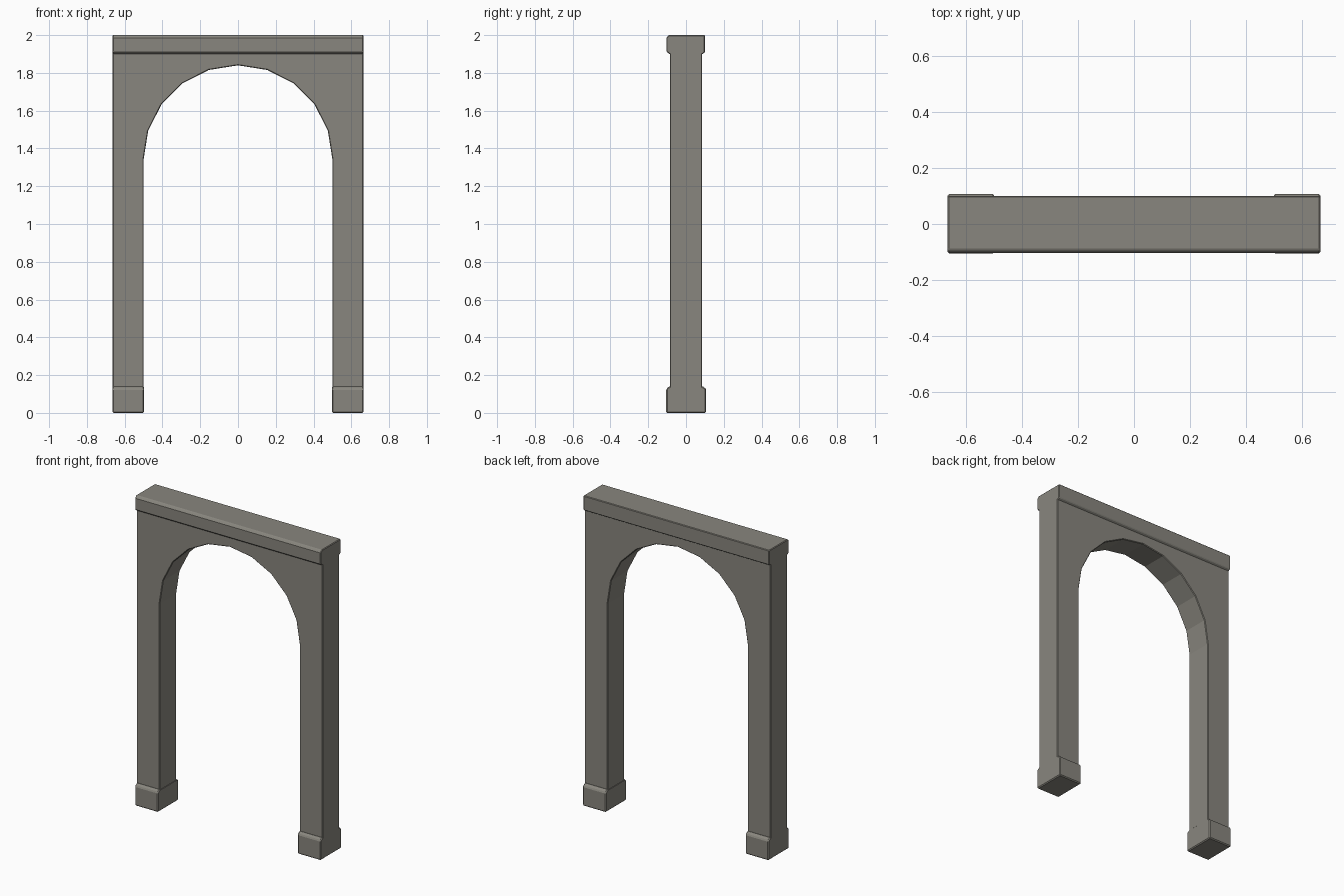
import bpy, bmesh, math
from mathutils import Vector

if "Cube" in bpy.data.objects:
    bpy.data.objects.remove(bpy.data.objects["Cube"])

# Dark warm grey stone
stone = bpy.data.materials.new("stone")
stone.diffuse_color = (0.25, 0.24, 0.21, 1.0)
stone.use_nodes = True
stone.node_tree.nodes["Principled BSDF"].inputs["Base Color"].default_value = stone.diffuse_color


def prism(name, profile, to_3d, depth, bevel):
    """Extrude a 2D profile along a depth vector and chamfer its sharp edges."""
    bm = bmesh.new()
    face = bm.faces.new([bm.verts.new(to_3d(a, b)) for a, b in profile])
    ext = bmesh.ops.extrude_face_region(bm, geom=[face])
    moved = [g for g in ext["geom"] if isinstance(g, bmesh.types.BMVert)]
    bmesh.ops.translate(bm, verts=moved, vec=Vector(depth))
    bmesh.ops.recalc_face_normals(bm, faces=bm.faces)
    mesh = bpy.data.meshes.new(name)
    bm.to_mesh(mesh)
    bm.free()
    mesh.materials.append(stone)
    obj = bpy.data.objects.new(name, mesh)
    bpy.context.collection.objects.link(obj)
    mod = obj.modifiers.new("chamfer", "BEVEL")
    mod.width = bevel
    mod.segments = 1
    mod.limit_method = 'ANGLE'
    mod.angle_limit = math.radians(50)
    return obj


OUT, R, SPRING = 0.664, 0.5, 1.34
FOOT_TOP, LINTEL_BOTTOM = 0.128, 1.907

# Two legs and spandrel as one slab with a ten-sided half-round opening
arc = [(R * math.cos(math.pi * i / 10), SPRING + R * math.sin(math.pi * i / 10))
       for i in range(11)]
outline = [(OUT, LINTEL_BOTTOM), (OUT, FOOT_TOP), (R, FOOT_TOP)] + arc + [
    (-R, FOOT_TOP), (-OUT, FOOT_TOP), (-OUT, LINTEL_BOTTOM)]
prism("arch_body", outline, lambda x, z: (x, -0.086, z), (0, 0.172, 0), 0.004)

# Lintel cap with a sloped lower lip and chamfered front top edge
cap = [(-0.104, 1.912), (-0.086, 1.899), (0.086, 1.899), (0.1, 1.908),
       (0.1, 2.0), (-0.092, 2.0), (-0.104, 1.985)]
prism("lintel", cap, lambda y, z: (-OUT, y, z), (2 * OUT, 0, 0), 0.004)

# Foot blocks with a sloped upper lip
block = [(-0.105, 0.0), (0.107, 0.0), (0.107, 0.127), (0.088, 0.141),
         (-0.088, 0.141), (-0.105, 0.127)]
for side, x0 in (("left", -OUT), ("right", R - 0.002)):
    prism("foot_" + side, block, lambda y, z, x0=x0: (x0, y, z),
          (OUT - R + 0.002, 0, 0), 0.006)
